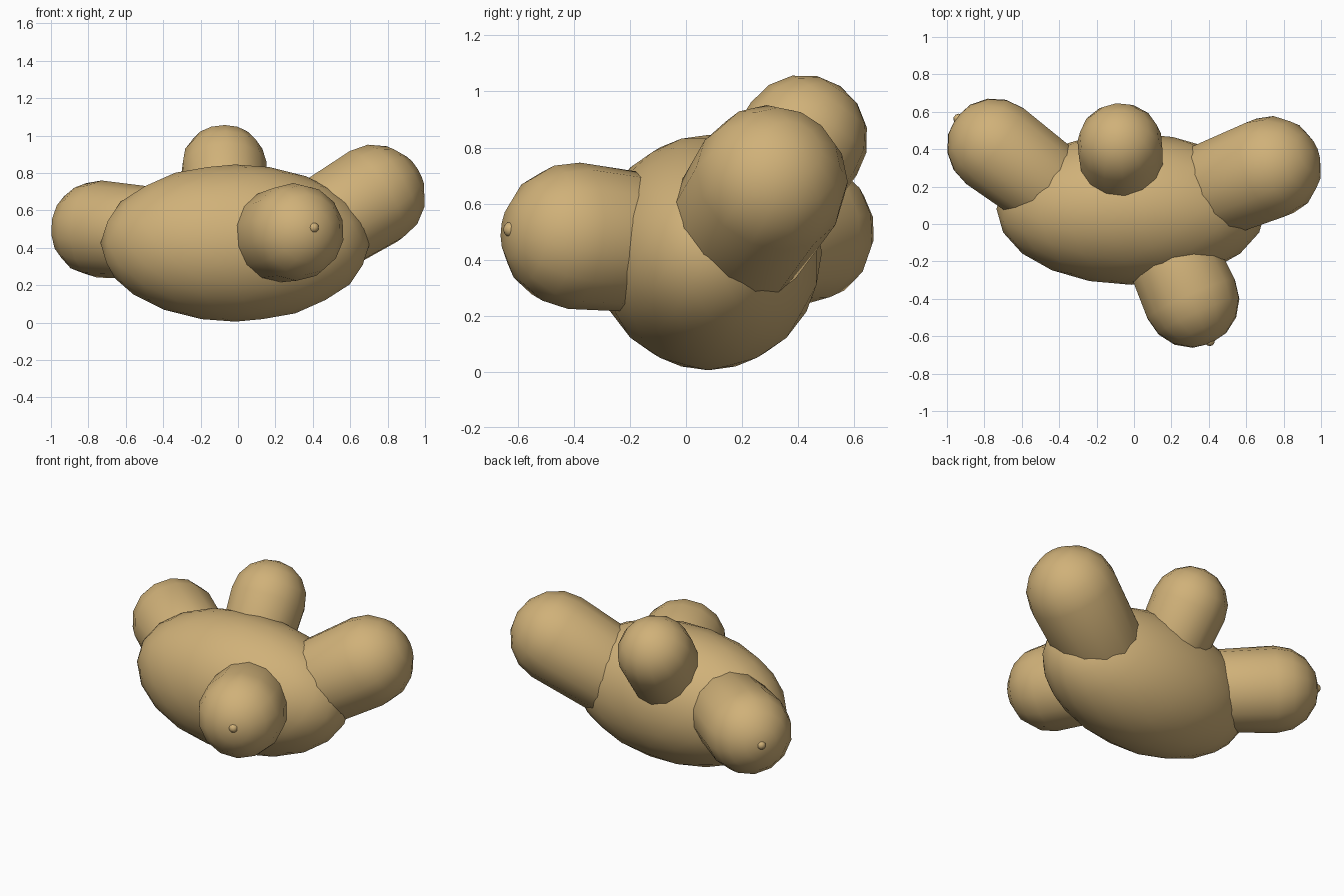
import bpy
import bmesh
from mathutils import Vector, Matrix

default = bpy.data.objects.get("Cube")
if default:
    bpy.data.objects.remove(default)

# One tan skin colour for every part
tan = bpy.data.materials.new("tan_skin")
tan.use_nodes = True
colour = (0.63, 0.44, 0.19, 1)
tan.diffuse_color = colour
tan.node_tree.nodes["Principled BSDF"].inputs["Base Color"].default_value = colour


def finish(name, bm):
    """Turn a bmesh into a smooth, coloured object."""
    bmesh.ops.recalc_face_normals(bm, faces=bm.faces)
    for face in bm.faces:
        face.smooth = True
    mesh = bpy.data.meshes.new(name)
    bm.to_mesh(mesh)
    bm.free()
    mesh.materials.append(tan)
    obj = bpy.data.objects.new(name, mesh)
    bpy.context.collection.objects.link(obj)
    return obj


def ellipsoid(name, centre, radii, detail):
    bm = bmesh.new()
    bmesh.ops.create_icosphere(bm, subdivisions=detail, radius=1)
    bmesh.ops.transform(
        bm, verts=bm.verts,
        matrix=Matrix.Translation(centre) @ Matrix.Diagonal((*radii, 1)))
    return finish(name, bm)


def knob(name, centre, direction, radius, length):
    """Round-ended limb: centre is the middle of the outer cap."""
    bm = bmesh.new()
    bmesh.ops.create_uvsphere(bm, u_segments=14, v_segments=8, radius=radius)
    for v in bm.verts:
        if v.co.z < -0.01:
            v.co.z -= length
    turn = Vector(direction).to_track_quat('Z', 'Y').to_matrix().to_4x4()
    bmesh.ops.transform(bm, verts=bm.verts,
                        matrix=Matrix.Translation(centre) @ turn)
    return finish(name, bm)


# Main root body
ellipsoid("root_body", (-0.015, 0.08, 0.425), (0.72, 0.405, 0.42), 3)

# Four knobs growing out of the body
knobs = {
    "front_knob": ((0.305, -0.4, 0.485), (0.4, -0.9, 0.09), 0.262, 0.3),
    "right_knob": ((-0.742, 0.415, 0.5), (-0.8, 0.6, 0.06), 0.26, 0.4),
    "left_knob": ((0.725, 0.3, 0.675), (0.81, 0.32, 0.49), 0.278, 0.5),
    "top_knob": ((-0.075, 0.42, 0.83), (-0.05, 0.55, 0.8), 0.23, 0.35),
}
for name, (centre, direction, radius, length) in knobs.items():
    knob(name, centre, direction, radius, length)

# Tiny buds on the tips of two knobs
for name in ("front_knob", "right_knob"):
    centre, direction, radius, _ = knobs[name]
    tip = Vector(centre) + Vector(direction).normalized() * (radius - 0.015)
    ellipsoid(name + "_bud", tip, (0.028, 0.028, 0.028), 2)
